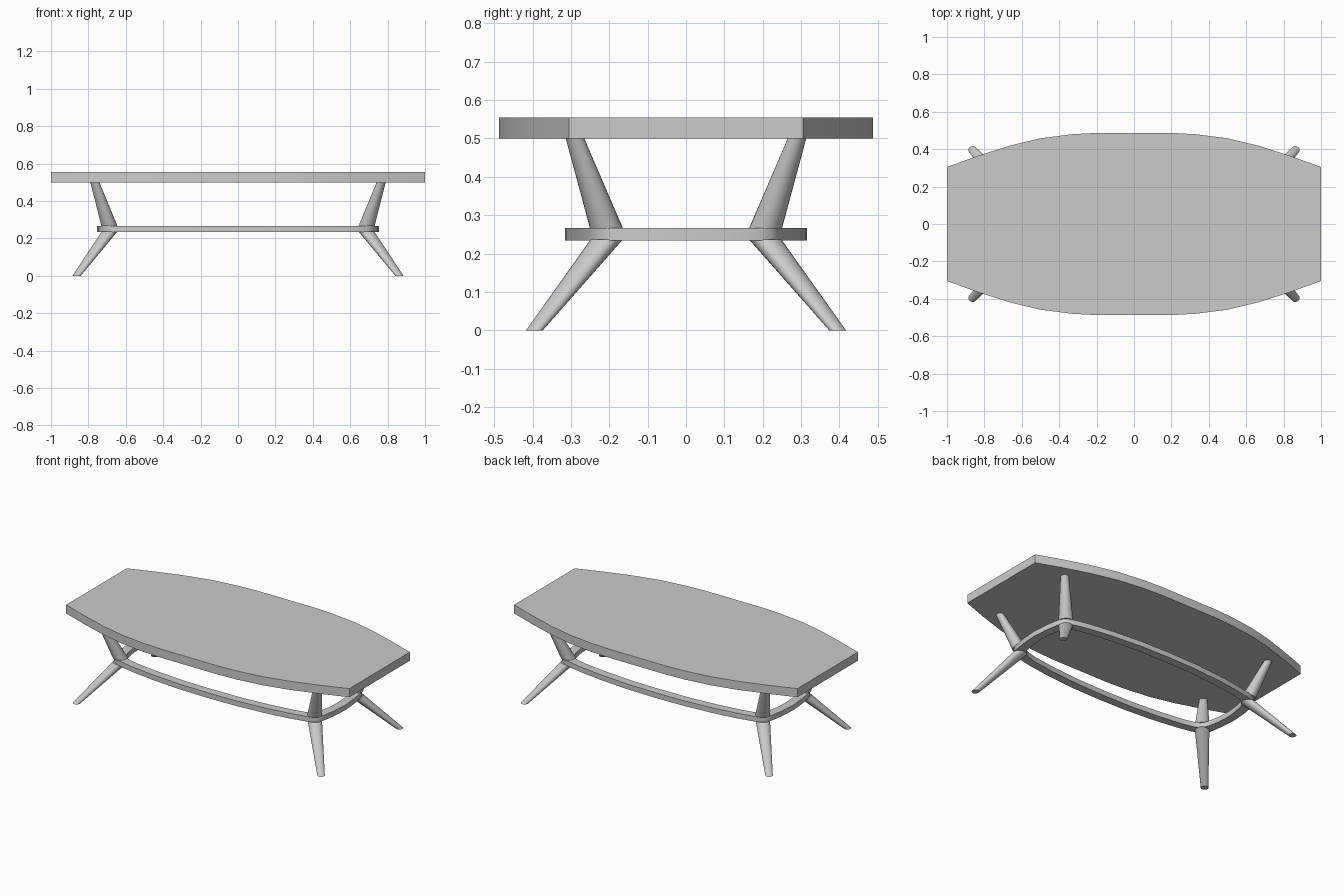
import bpy, bmesh, math

if "Cube" in bpy.data.objects:
    bpy.data.objects.remove(bpy.data.objects["Cube"])

def finish(bm, name, angle=30):
    bmesh.ops.recalc_face_normals(bm, faces=bm.faces)
    me = bpy.data.meshes.new(name)
    bm.to_mesh(me)
    bm.free()
    ob = bpy.data.objects.new(name, me)
    bpy.context.collection.objects.link(ob)
    bpy.ops.object.select_all(action='DESELECT')
    ob.select_set(True)
    bpy.context.view_layer.objects.active = ob
    bpy.ops.object.shade_smooth_by_angle(angle=math.radians(angle))
    return ob

def full_outline(q):
    """Mirror a quarter outline (from the +y side round to the +x end) to a closed loop."""
    right = q + [(x, -y) for x, y in reversed(q) if y > 0]
    return right + [(-x, y) for x, y in reversed(right) if x > 0]

def bridge(bm, a, b):
    for i in range(len(a)):
        j = (i + 1) % len(a)
        bm.faces.new((a[i], a[j], b[j], b[i]))

def loop(bm, pts, z):
    return [bm.verts.new((x, y, z)) for x, y in pts]

# Table top: bowed long sides, straight ends
bm = bmesh.new()
top = full_outline([(0.2, 0.487), (0.33, 0.48), (0.5, 0.458), (0.66, 0.42), (0.83, 0.366), (1, 0.305)])
lo, hi = loop(bm, top, 0.5), loop(bm, top, 0.555)
bridge(bm, lo, hi)
bm.faces.new(lo)
bm.faces.new(hi)
finish(bm, "table_top")

# Stretcher: bowed ring with rounded corners
outer = full_outline([(0, .316), (.2, .312), (.4, .296), (.55, .275), (.65, .255), (.695, .24),
                      (.72, .22), (.733, .19), (.748, .1), (.755, 0)])
inner = full_outline([(0, .262), (.2, .258), (.4, .242), (.55, .222), (.62, .206), (.655, .19),
                      (.672, .17), (.682, .14), (.696, .07), (.70, 0)])
bm = bmesh.new()
rings = [loop(bm, p, z) for p, z in ((outer, .234), (outer, .267), (inner, .267), (inner, .234))]
for k in range(4):
    bridge(bm, rings[k], rings[(k + 1) % 4])
finish(bm, "stretcher_ring")

# Legs: tapered, bent at the stretcher
def leg_part(name, sx, sy, sections, n=24):
    bm = bmesh.new()
    loops = []
    for x, y, z, r in sections:
        pts = [(sx * x + r * math.cos(2 * math.pi * i / n),
                sy * y + r * math.sin(2 * math.pi * i / n)) for i in range(n)]
        loops.append(loop(bm, pts, z))
    bridge(bm, loops[0], loops[1])
    bm.faces.new(loops[0])
    bm.faces.new(loops[1])
    finish(bm, name, 40)

for sx, side in ((-1, "left"), (1, "right")):
    for sy, end in ((-1, "front"), (1, "back")):
        leg_part(f"{end}_{side}_lower_leg", sx, sy, [(.863, .395, 0, .022), (.687, .207, .236, .042)])
        leg_part(f"{end}_{side}_upper_leg", sx, sy, [(.687, .207, .265, .043), (.766, .290, .502, .024)])
